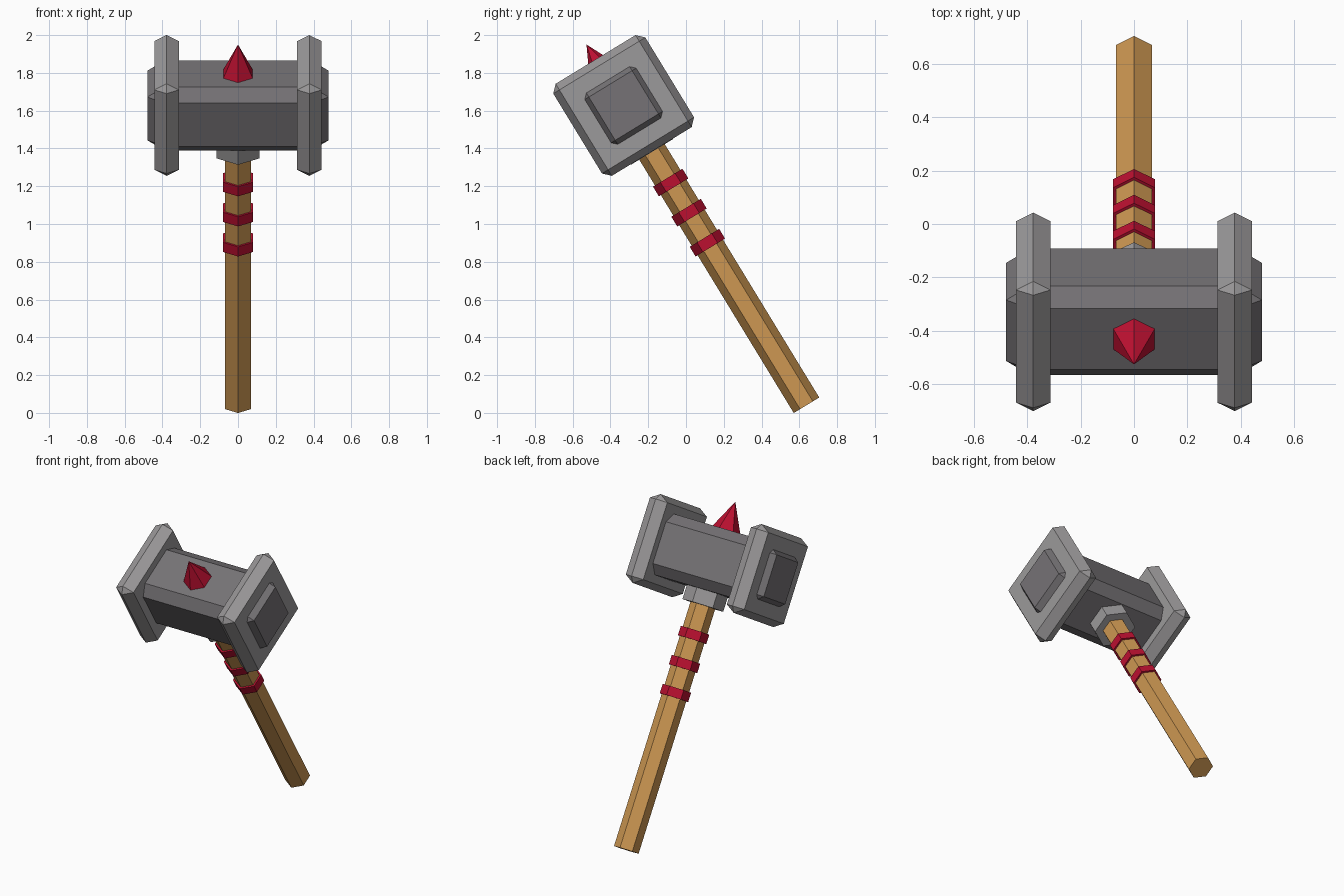
import bpy, bmesh, math
from mathutils import Matrix, Vector

if "Cube" in bpy.data.objects:
    bpy.data.objects.remove(bpy.data.objects["Cube"])

# Everything is built around the head centre with local z along the handle, then leaned back.
LEAN = (Matrix.Translation((0, -0.33, 1.6275))
        @ Matrix.Rotation(math.radians(31.38), 4, 'X'))


def material(name, rgb):
    m = bpy.data.materials.new(name)
    m.diffuse_color = (*rgb, 1)
    m.use_nodes = True
    m.node_tree.nodes["Principled BSDF"].inputs["Base Color"].default_value = m.diffuse_color
    return m


WOOD = material("wood", (0.61, 0.31, 0.084))
RED = material("red", (0.50, 0.005, 0.03))
LIGHT = material("light steel", (0.33, 0.32, 0.325))
DARK = material("dark steel", (0.18, 0.17, 0.18))


def finish(name, bm, mat):
    bm.transform(LEAN)
    bmesh.ops.recalc_face_normals(bm, faces=bm.faces[:])
    me = bpy.data.meshes.new(name)
    bm.to_mesh(me)
    bm.free()
    me.materials.append(mat)
    ob = bpy.data.objects.new(name, me)
    bpy.context.collection.objects.link(ob)
    return ob


def bevelled_block(name, x, half_x, half, cut_x, cut, mat):
    """Square block with every edge chamfered by cut (cut_x along x)."""
    bm = bmesh.new()
    bmesh.ops.create_cube(bm, size=2)
    stretch = cut_x / cut
    bmesh.ops.scale(bm, vec=(half_x / stretch, half, half), verts=bm.verts[:])
    bmesh.ops.bevel(bm, geom=bm.edges[:], offset=cut, offset_type='OFFSET',
                    segments=1, profile=0.5, affect='EDGES')
    bmesh.ops.scale(bm, vec=(stretch, 1, 1), verts=bm.verts[:])
    bmesh.ops.remove_doubles(bm, verts=bm.verts[:], dist=0.001)
    bmesh.ops.translate(bm, vec=Vector((x, 0, 0)), verts=bm.verts[:])
    return finish(name, bm, mat)


def hexagon(name, z0, z1, r0, r1, mat):
    """Six-sided prism or cone between two heights on the handle axis."""
    bm = bmesh.new()
    bmesh.ops.create_cone(bm, cap_ends=True, segments=6, radius1=r0, radius2=r1,
                          depth=z1 - z0,
                          matrix=Matrix.Translation((0, 0, (z0 + z1) / 2)))
    bmesh.ops.remove_doubles(bm, verts=bm.verts[:], dist=0.0001)
    return finish(name, bm, mat)


# Head: long block whose ends poke through the two striking plates
bevelled_block("head_block", 0, 0.48, 0.196, 0.09, 0.062, DARK)
for side, label in ((-1, "left"), (1, "right")):
    bevelled_block(f"{label}_plate", side * 0.378, 0.0652, 0.2855, 0.065, 0.038, LIGHT)

# Handle, collar under the head and spike on top
hexagon("handle", -1.859, -0.15, 0.079, 0.079, WOOD)
hexagon("collar", -0.288, -0.17, 0.131, 0.131, LIGHT)
hexagon("top_spike", 0.195, 0.378, 0.09, 0, RED)

# Grip bands
for i in range(3):
    z = -0.478 - 0.1865 * i
    hexagon(f"grip_band_{i + 1}", z - 0.03, z + 0.03, 0.0912, 0.0912, RED)
